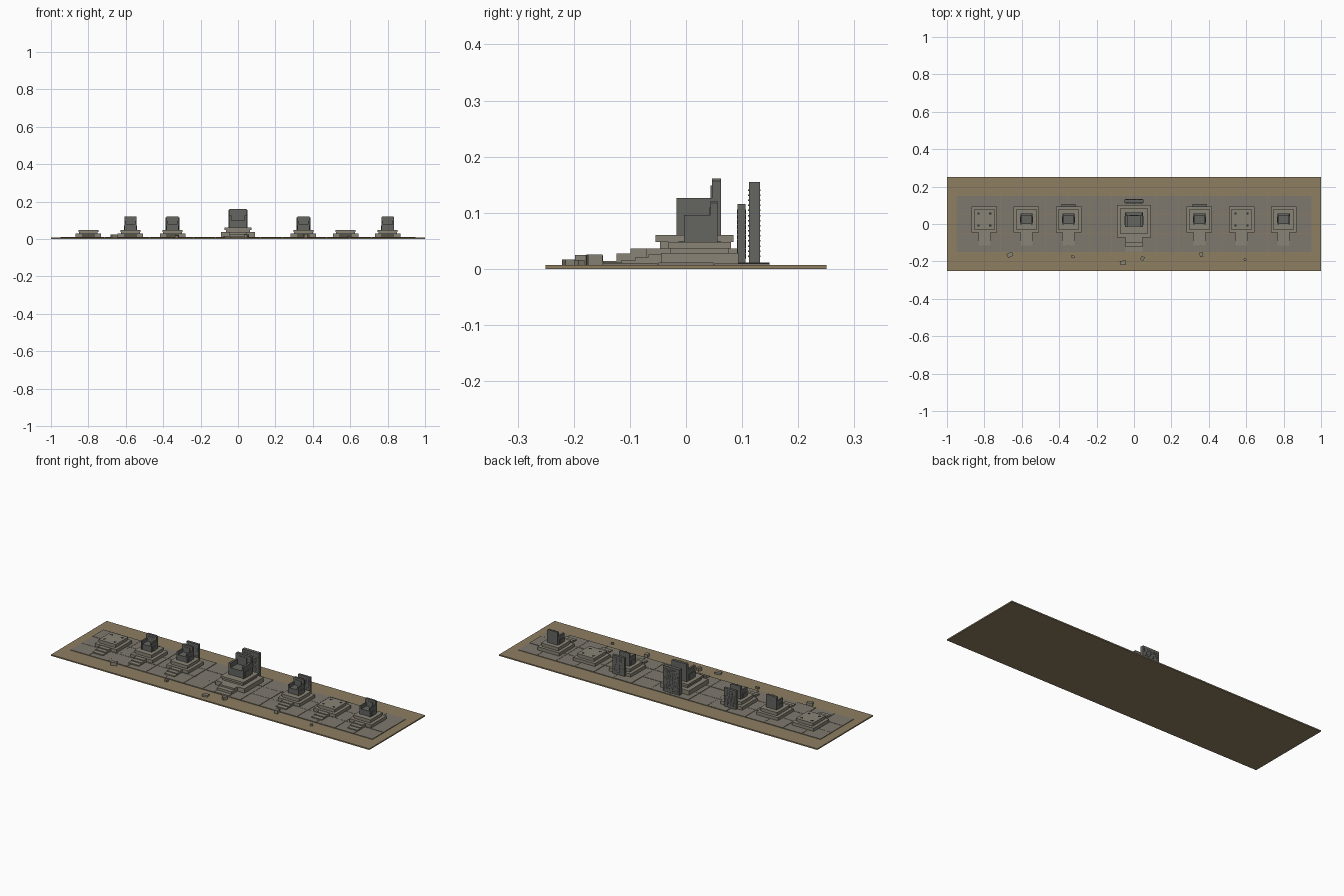
import bpy, bmesh, random
from math import radians
from mathutils import Matrix, Vector

if "Cube" in bpy.data.objects:
    bpy.data.objects.remove(bpy.data.objects["Cube"])

random.seed(4)


def material(name, rgb):
    m = bpy.data.materials.new(name)
    m.diffuse_color = (*rgb, 1)
    m.use_nodes = True
    m.node_tree.nodes["Principled BSDF"].inputs["Base Color"].default_value = m.diffuse_color
    return m


SAND = material("sand", (0.27, 0.21, 0.12))
PAVING = material("paving_stone", (0.21, 0.19, 0.155))
BASE = material("base_stone", (0.25, 0.23, 0.18))
DARK = material("dark_stone", (0.13, 0.13, 0.12))
HOLE = material("socket_shadow", (0.03, 0.03, 0.03))


def box(bm, x, y, z, turn=0, tilt=0):
    """Add a box given (min, max) ranges; turn about z and tilt about y, degrees."""
    size = Vector((x[1] - x[0], y[1] - y[0], z[1] - z[0]))
    mid = Vector((sum(x), sum(y), sum(z))) / 2
    mat = (Matrix.Translation(mid) @ Matrix.Rotation(radians(turn), 4, 'Z')
           @ Matrix.Rotation(radians(tilt), 4, 'Y') @ Matrix.Diagonal((*size, 1)))
    return bmesh.ops.create_cube(bm, size=1, matrix=mat)["verts"]


def finish(bm, name, mat, x=0):
    mesh = bpy.data.meshes.new(name)
    bm.to_mesh(mesh)
    bm.free()
    mesh.materials.append(mat)
    ob = bpy.data.objects.new(name, mesh)
    ob.location.x = x
    bpy.context.collection.objects.link(ob)
    return ob


def base(x, tiers, yc, steps, step_w):
    """Stepped plinth: tiers are (half x, half y, z0, z1)."""
    bm = bmesh.new()
    for hx, hy, z0, z1 in tiers:
        box(bm, (-hx, hx), (yc - hy, yc + hy), (z0, z1))
    finish(bm, "plinth", BASE, x)
    bm = bmesh.new()
    for y0, y1, top in steps:
        box(bm, (-step_w / 2, step_w / 2), (y0, y1), (0.007, top))
    finish(bm, "front_steps", BASE, x)


def throne(x, hw, y, z0, seat, arm, top, back_y, thick):
    """Block seat with two arms and a high back carrying a raised panel."""
    bm = bmesh.new()
    box(bm, (-hw + thick, hw - thick), (y[0] + 0.003, back_y[0]), (z0, seat))
    for s in (-1, 1):
        edge = sorted((s * (hw - thick), s * hw))
        box(bm, edge, (y[0], back_y[0]), (z0, arm))
        # sunk side panel suggested by a thin raised slab
        side = sorted((s * hw, s * (hw + 0.002)))
        box(bm, side, (y[0] + 0.012, back_y[0] - 0.004), (z0, arm - 0.03 * arm / 0.126))
    finish(bm, "throne_seat", DARK, x)
    bm = bmesh.new()
    back = box(bm, (-hw, hw), back_y, (z0, top))
    edges = [e for e in bm.edges if abs(e.verts[0].co.x - e.verts[1].co.x) < 1e-6
             and abs(e.verts[0].co.z - e.verts[1].co.z) < 1e-6 and e.verts[0].co.z > z0 + 0.01]
    bmesh.ops.bevel(bm, geom=edges, offset=0.004, segments=1, affect='EDGES')
    box(bm, (-hw + 2 * thick, hw - 2 * thick), (back_y[0] - 0.002, back_y[0] + 0.001),
        (seat, top - 0.012))
    finish(bm, "throne_back", DARK, x)


def stele(x, hw, y, top, rows, cols, tilt):
    """Upright slab with rows of small raised carvings on both faces."""
    bm = bmesh.new()
    box(bm, (-hw, hw), y, (0.007, top))
    finish(bm, "standing_slab", DARK, x)
    bm = bmesh.new()
    pitch_x = (2 * hw - 0.012) / cols
    pitch_z = (top - 0.028) / rows
    for r in range(rows):
        for c in range(cols):
            cx = -hw + 0.006 + (c + 0.5) * pitch_x
            cz = 0.018 + (r + 0.5) * pitch_z
            w = pitch_x * random.uniform(0.3, 0.42)
            for cy in y:
                box(bm, (cx - w, cx + w), (cy - 0.0012, cy + 0.0012),
                    (cz - 0.0013, cz + 0.0013), tilt=tilt)
    finish(bm, "slab_carving", DARK, x)


# Ground slab
bm = bmesh.new()
box(bm, (-1, 1), (-0.25, 0.25), (0, 0.007))
finish(bm, "ground", SAND)

# Paving of slightly uneven flagstones
bm = bmesh.new()
COLS, ROWS = 16, 3
tw, td = 1.9 / COLS, 0.3 / ROWS
for i in range(COLS):
    for j in range(ROWS):
        x0, y0 = -0.95 + i * tw, -0.15 + j * td
        box(bm, (x0 + 0.001, x0 + tw - 0.001), (y0 + 0.001, y0 + td - 0.001),
            (0.005, 0.0105 + random.uniform(-0.0008, 0.0008)))
finish(bm, "paving", PAVING)

# Central throne
base(0, [(0.09, 0.087, 0.007, 0.036), (0.064, 0.062, 0.036, 0.050),
         (0.071, 0.0695, 0.048, 0.060)], 0.0155,
     [(-0.124, -0.06, 0.027), (-0.099, -0.06, 0.036), (-0.148, -0.1, 0.014)], 0.092)
throne(0, 0.048, (-0.017, 0.062), 0.06, 0.1, 0.126, 0.161, (0.046, 0.062), 0.012)
stele(0, 0.052, (0.112, 0.132), 0.155, 14, 8, 0)

# Six smaller plinths, four with thrones and two empty
small_tiers = [(0.068, 0.069, 0.007, 0.028), (0.050, 0.052, 0.028, 0.040),
               (0.054, 0.056, 0.036, 0.048)]
small_steps = [(-0.115, -0.04, 0.016), (-0.09, -0.04, 0.021), (-0.067, -0.04, 0.026)]
for x in (-0.8, -0.575, -0.35, 0.35, 0.575, 0.8):
    base(x, small_tiers, 0.0245, small_steps, 0.064)
    if x in (-0.8, 0.575):
        # Sockets left by a missing throne
        bm = bmesh.new()
        for sx in (-1, 1):
            for sy in (-1, 1):
                cx, cy = sx * 0.032, 0.0245 + sy * 0.032
                box(bm, (cx - 0.006, cx + 0.006), (cy - 0.006, cy + 0.006), (0.046, 0.0487))
        finish(bm, "empty_sockets", HOLE, x)
    else:
        throne(x, 0.033, (-0.004, 0.056), 0.048, 0.078, 0.096, 0.121, (0.044, 0.056), 0.008)
    if abs(x) == 0.35:
        stele(x, 0.038, (0.092, 0.106), 0.116, 10, 6, 45 if x > 0 else -45)

# Loose stones in front
stones = [(-0.663, -0.165, 0.032, 0.022, 0.024, 25), (-0.327, -0.175, 0.018, 0.014, 0.018, -15),
          (-0.059, -0.207, 0.032, 0.022, 0.017, 10), (0.045, -0.184, 0.018, 0.022, 0.025, -25),
          (0.36, -0.163, 0.018, 0.026, 0.026, 8), (0.594, -0.19, 0.015, 0.013, 0.016, 30)]
bm = bmesh.new()
for x, y, w, d, top, turn in stones:
    box(bm, (x - w / 2, x + w / 2), (y - d / 2, y + d / 2), (0.006, top), turn)
finish(bm, "loose_stones", BASE)
